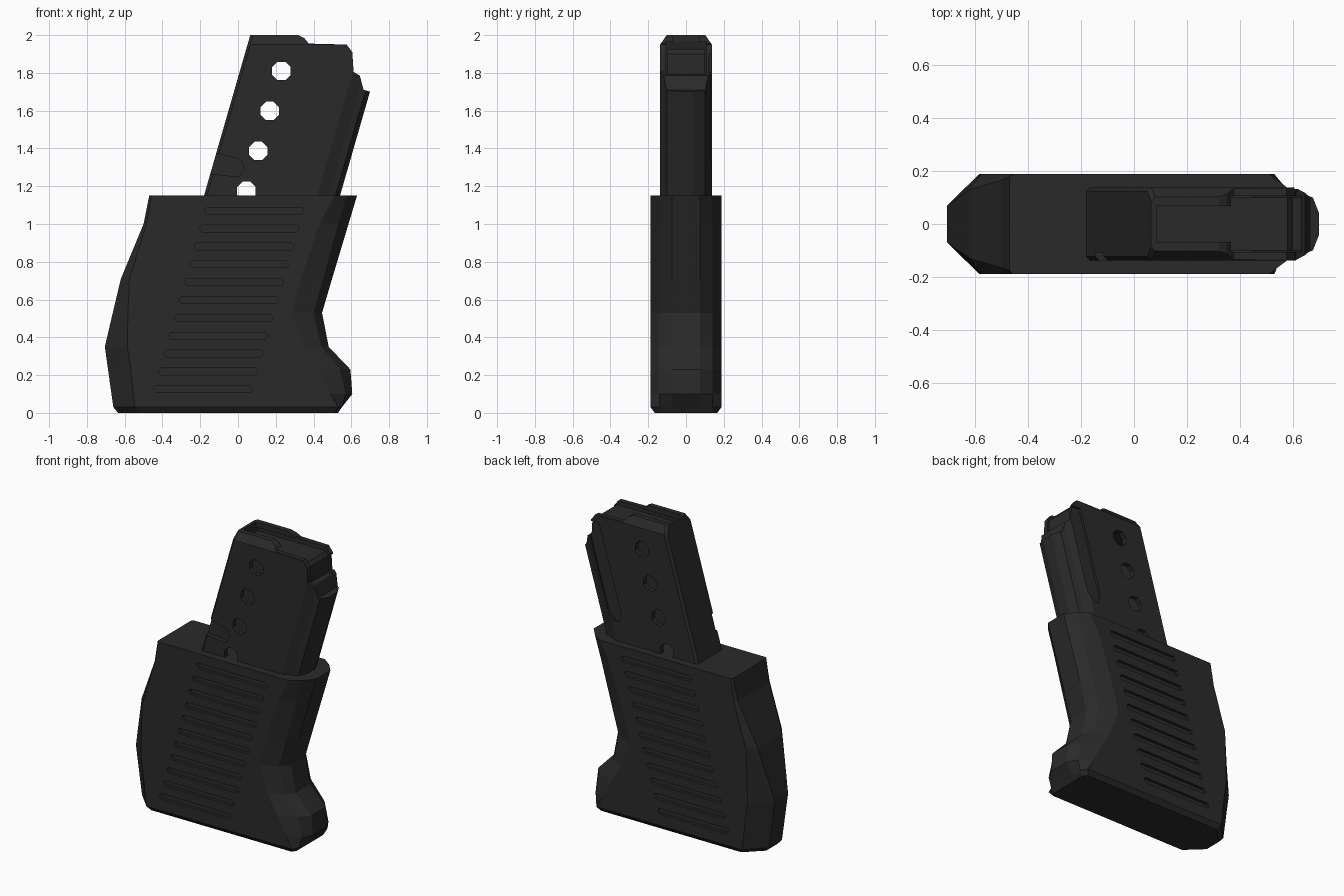
import bpy, bmesh, math

if "Cube" in bpy.data.objects:
    bpy.data.objects.remove(bpy.data.objects["Cube"])

mat = bpy.data.materials.new("charcoal_black")
mat.diffuse_color = (0.023, 0.023, 0.023, 1)
mat.use_nodes = True
mat.node_tree.nodes["Principled BSDF"].inputs["Base Color"].default_value = mat.diffuse_color
SLOPE = 0.288  # lean of the magazine (x per z)


def loft(bm, rings):
    """Skin a stack of equal-length closed rings and cap both ends."""
    vs = [[bm.verts.new(p) for p in r] for r in rings]
    n = len(rings[0])
    for a, b in zip(vs, vs[1:]):
        for i in range(n):
            j = (i + 1) % n
            bm.faces.new((a[i], a[j], b[j], b[i]))
    bm.faces.new(vs[0][::-1])
    bm.faces.new(vs[-1])


def prism(bm, pts, y0, y1):
    """Extrude an x-z polygon along y."""
    loft(bm, [[(x, y, z) for x, z in pts] for y in (y0, y1)])


def make(name, bm):
    bmesh.ops.recalc_face_normals(bm, faces=bm.faces)
    me = bpy.data.meshes.new(name)
    bm.to_mesh(me)
    bm.free()
    me.materials.append(mat)
    ob = bpy.data.objects.new(name, me)
    bpy.context.collection.objects.link(ob)
    return ob


def cut(ob, bm):
    """Subtract a temporary cutter mesh from an object."""
    c = make("cutter", bm)
    c.hide_render = True
    m = ob.modifiers.new("cut", 'BOOLEAN')
    m.operation, m.solver, m.object = 'DIFFERENCE', 'EXACT', c
    dg = bpy.context.evaluated_depsgraph_get()
    me = bpy.data.meshes.new_from_object(ob.evaluated_get(dg))
    ob.modifiers.clear()
    ob.data = me
    bpy.data.objects.remove(c)


def ring(half, z):
    """Mirror half an x-y outline across y = 0."""
    return [(x, y, z) for x, y in half] + [(x, -y, z) for x, y in half[::-1]]


# Grip sleeve: z, left x, left half-width, left chamfer, right x, bevel x, flat end x, width
rows = [
    (0.00, -0.635, 0.06, 0.11, 0.53, 0.53, 0.51, 0.165),
    (0.03, -0.66, 0.07, 0.115, 0.55, 0.55, 0.53, 0.188),
    (0.10, -0.67, 0.07, 0.115, 0.605, 0.57, 0.49, 0.188),
    (0.23, -0.688, 0.07, 0.12, 0.595, 0.54, 0.42, 0.188),
    (0.35, -0.705, 0.07, 0.12, 0.48, 0.44, 0.35, 0.188),
    (0.53, -0.663, 0.10, 0.08, 0.445, 0.40, 0.285, 0.188),
    (0.71, -0.62, 0.13, 0.045, 0.498, 0.45, 0.335, 0.188),
    (1.00, -0.50, 0.165, 0.015, 0.585, 0.53, 0.43, 0.188),
    (1.15, -0.47, 0.175, 0.012, 0.63, 0.575, 0.51, 0.188),
]
bm = bmesh.new()
loft(bm, [ring([(xl, yl), (xl + cl, w), (xa, w), (xb, 0.14), (xr, 0.075)], z)
          for z, xl, yl, cl, xr, xb, xa, w in rows])
sleeve = make("grip_sleeve", bm)

# Grip grooves on both sides
bm = bmesh.new()
for i in range(11):
    z, x = 1.07 - i * 0.0945, 0.087 - i * 0.0272
    h, l = 0.018, 0.265
    pts = [(x - l, z), (x - l + 0.015, z + h), (x + l - 0.015, z + h),
           (x + l, z), (x + l - 0.015, z - h), (x - l + 0.015, z - h)]
    for s in (1, -1):
        prism(bm, pts, s * 0.168, s * 0.25)
cut(sleeve, bm)


def lean(half, z):
    return ring([(u + SLOPE * (z - 1.15), y) for u, y in half], z)


# Magazine body with rounded spine and narrowed top
bm = bmesh.new()
body = [(-0.18, 0.122), (-0.165, 0.137), (0.42, 0.137), (0.48, 0.11), (0.515, 0.10), (0.54, 0.04)]
loft(bm, [lean(body, 1.05), lean(body, 1.95),
          lean([(u, y - 0.035) for u, y in body], 2.0)])
mag = make("magazine_body", bm)

# Stepped front corner cut away
bm = bmesh.new()
prism(bm, [(0.32, 2.1), (0.32, 2.0), (0.35, 1.985), (0.375, 1.955), (0.575, 1.95),
           (0.605, 1.91), (0.612, 1.805), (0.645, 1.785), (0.665, 1.71), (0.72, 1.695),
           (0.95, 1.695), (0.95, 2.1)], -0.3, 0.3)
cut(mag, bm)

# Hollow inside
bm = bmesh.new()
inner = [(-0.15, 0.105), (0.45, 0.105)]
loft(bm, [lean(inner, 1.08), lean(inner, 1.965)])
cut(mag, bm)

# Feed opening between the lips
bm = bmesh.new()
prism(bm, [(0.085, 1.93), (0.085, 2.1), (0.8, 2.1), (0.8, 1.93)], -0.068, 0.068)
cut(mag, bm)

# Row of round sight holes
bm = bmesh.new()
for i in range(4):
    cx, cz = 0.23 - i * 0.0617, 1.81 - i * 0.2117
    prism(bm, [(cx + 0.053 * math.cos(math.pi * (k + 0.5) / 4),
                cz + 0.053 * math.sin(math.pi * (k + 0.5) / 4)) for k in range(8)], -0.3, 0.3)
cut(mag, bm)

# Catch notch on the front, shallow channel on the back
bm = bmesh.new()
prism(bm, [(-0.3, 1.43), (-0.08, 1.367), (0.015, 1.34), (0.032, 1.29),
           (0.005, 1.25), (-0.3, 1.28)], -0.3, -0.108)
prism(bm, [(u + SLOPE * (z - 1.15), z) for u, z in
           [(0.33, 1.34), (0.36, 1.28), (0.40, 1.28), (0.43, 1.34), (0.43, 1.9), (0.33, 1.9)]],
      0.122, 0.3)
cut(mag, bm)

# Follower plate with a front block closing the feed end
bm = bmesh.new()
prism(bm, [(0.07, 1.925), (0.58, 1.925), (0.60, 1.90), (0.60, 1.80), (0.585, 1.73),
           (0.40, 1.73), (0.40, 1.89), (0.07, 1.89)], -0.1, 0.1)
make("follower", bm)

# Catch bar across the front
bm = bmesh.new()
prism(bm, [(0.59, 1.79), (0.64, 1.78), (0.655, 1.72), (0.59, 1.72)], -0.1, 0.1)
make("front_bar", bm)
